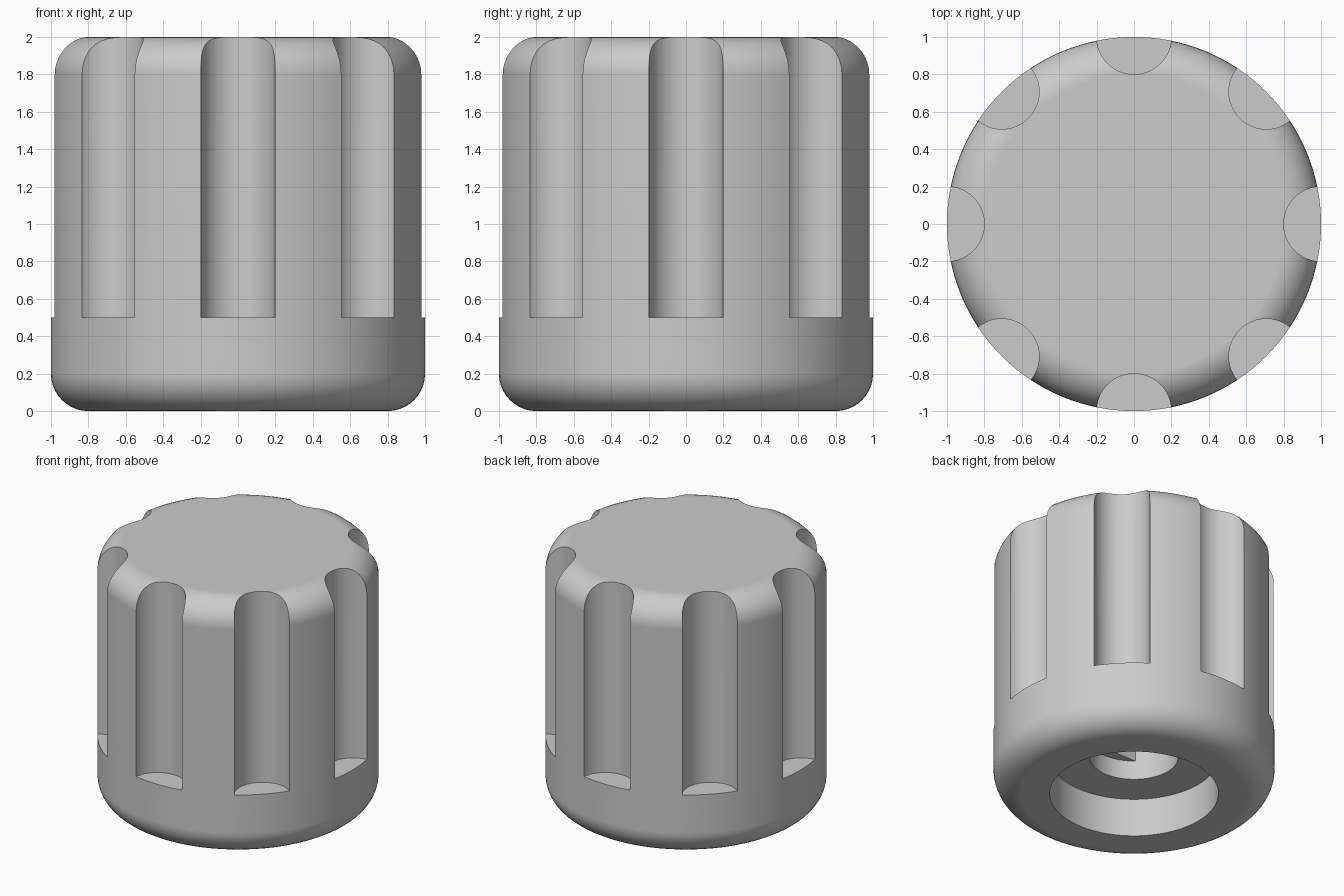
import bpy, bmesh
from math import sin, cos, pi, radians, sqrt, atan2

cube = bpy.data.objects.get("Cube")
if cube:
    bpy.data.objects.remove(cube, do_unlink=True)

grey = bpy.data.materials.new("light_grey_plastic")
grey.use_nodes = True
colour = (0.6, 0.6, 0.6, 1)
grey.diffuse_color = colour
grey.node_tree.nodes["Principled BSDF"].inputs["Base Color"].default_value = colour


def new_object(name, bm):
    bmesh.ops.recalc_face_normals(bm, faces=bm.faces)
    mesh = bpy.data.meshes.new(name)
    bm.to_mesh(mesh)
    bm.free()
    mesh.materials.append(grey)
    obj = bpy.data.objects.new(name, mesh)
    bpy.context.collection.objects.link(obj)
    return obj


def ring(radius, count):
    return [(radius * cos(2 * pi * i / count), radius * sin(2 * pi * i / count))
            for i in range(count)]


def loft(name, layers):
    """Join stacked outlines, given as (outline, z), into a closed solid."""
    bm = bmesh.new()
    rows = [[bm.verts.new((x, y, z)) for x, y in outline] for outline, z in layers]
    n = len(rows[0])
    for low, high in zip(rows, rows[1:]):
        for i in range(n):
            j = (i + 1) % n
            bm.faces.new((low[i], low[j], high[j], high[i]))
    bm.faces.new(rows[0][::-1])
    bm.faces.new(rows[-1])
    return new_object(name, bm)


# Round body with rounded bottom and top rims
SEGMENTS, FILLET, STEPS = 128, 0.2, 10
arc = [radians(90 * i / STEPS) for i in range(STEPS + 1)]
profile = [(0.8 + FILLET * sin(a), FILLET - FILLET * cos(a)) for a in arc]
profile += [(r, 2 - z) for r, z in reversed(profile)]
knob = loft("knob_body", [(ring(r, SEGMENTS), z) for r, z in profile])

# Eight finger grooves, open at the top
cutters = []
for k in range(8):
    a = k * pi / 4
    outline = [(x + cos(a), y + sin(a)) for x, y in ring(0.2, 48)]
    cutters.append(loft("groove_cutter", [(outline, 0.5), (outline, 2.2)]))

# Wide recess and round bore in the underside
cutters.append(loft("recess_cutter", [(ring(0.6, 96), -0.2), (ring(0.6, 96), 0.3)]))
BORE, FLAT = 0.315, 0.235
cutters.append(loft("bore_cutter", [(ring(BORE, 64), 0.2), (ring(BORE, 64), 0.45)]))

# D-shaped shaft socket above the bore
half = atan2(sqrt(BORE**2 - FLAT**2), FLAT)
angles = [-pi / 2 + half + (2 * pi - 2 * half) * i / 56 for i in range(57)]
socket = [(BORE * cos(a), BORE * sin(a)) for a in angles]
cutters.append(loft("socket_cutter", [(socket, 0.4), (socket, 1.3)]))

bpy.context.view_layer.objects.active = knob
for cutter in cutters:
    cutter.hide_render = True
    mod = knob.modifiers.new("cut", 'BOOLEAN')
    mod.operation = 'DIFFERENCE'
    mod.solver = 'EXACT'
    mod.object = cutter
    bpy.ops.object.modifier_apply(modifier=mod.name)
    bpy.data.objects.remove(cutter, do_unlink=True)

# Smooth curved walls, crisp groove edges
bpy.ops.object.select_all(action='DESELECT')
knob.select_set(True)
bpy.ops.object.shade_smooth_by_angle(angle=radians(25))
weighted = knob.modifiers.new("even_normals", 'WEIGHTED_NORMAL')
weighted.keep_sharp = True
